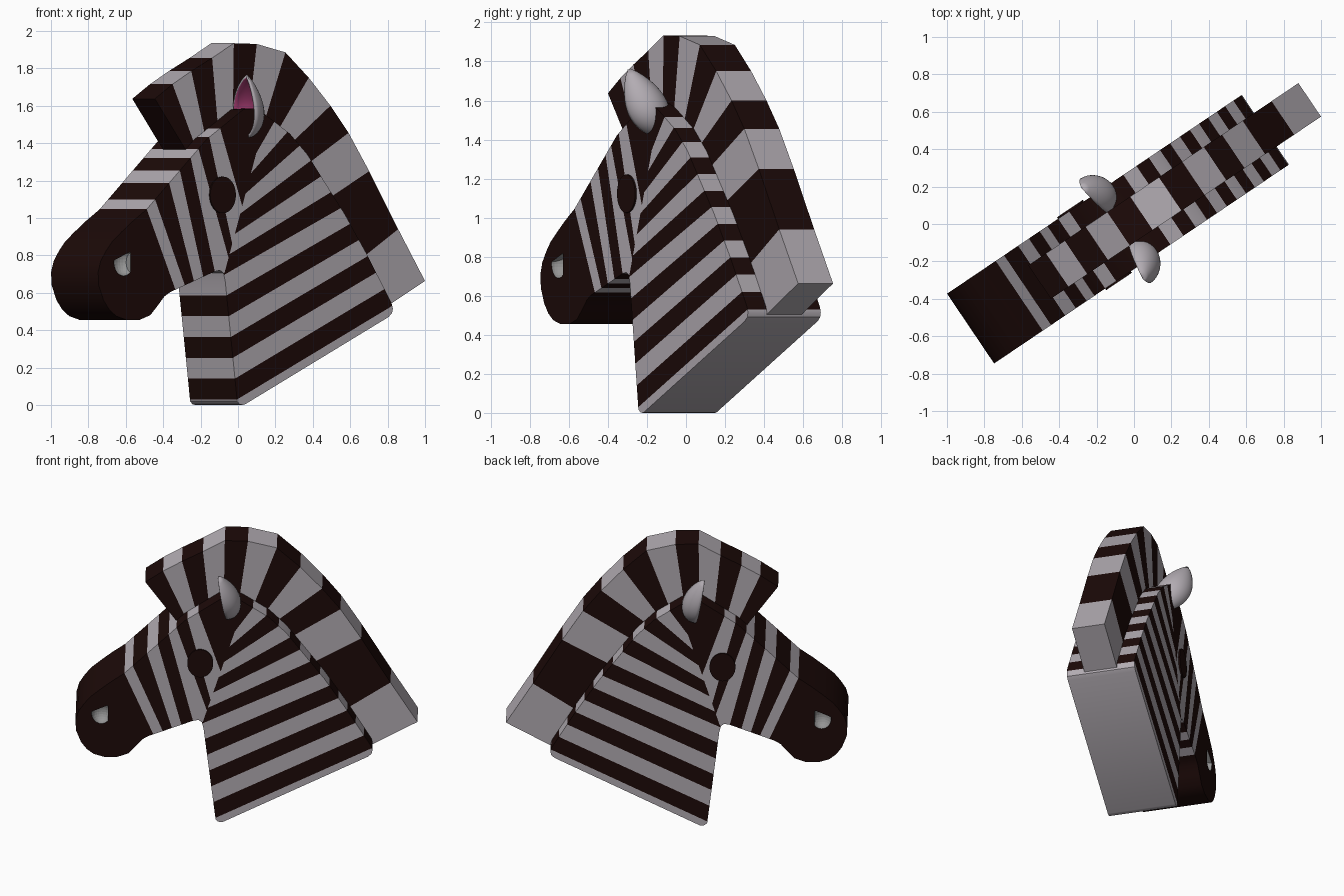
import bpy, bmesh, math
from mathutils import Matrix, Vector

if "Cube" in bpy.data.objects:
    bpy.data.objects.remove(bpy.data.objects["Cube"])

# local frame: x along the head, y across it, z up; then turned and shifted into place
PLACE = Matrix.Rotation(math.radians(34), 4, 'Z') @ Matrix.Translation((0, 0.025, 0))


def material(name, rgb):
    m = bpy.data.materials.new(name)
    m.diffuse_color = (*rgb, 1)
    m.use_nodes = True
    m.node_tree.nodes["Principled BSDF"].inputs["Base Color"].default_value = m.diffuse_color
    return m


LIGHT = material("light_stripe", (0.45, 0.415, 0.45))
DARK = material("dark_stripe", (0.012, 0.003, 0.0025))
PINK = material("ear_pink", (0.5, 0.06, 0.22))
GREY = material("nostril_grey", (0.3, 0.3, 0.3))


def make(name, bm, mats, smooth=None):
    bmesh.ops.recalc_face_normals(bm, faces=bm.faces)
    me = bpy.data.meshes.new(name)
    bm.to_mesh(me)
    bm.free()
    ob = bpy.data.objects.new(name, me)
    bpy.context.collection.objects.link(ob)
    for m in mats:
        me.materials.append(m)
    ob.matrix_world = PLACE
    if smooth:
        activate(ob)
        bpy.ops.object.shade_smooth_by_angle(angle=math.radians(smooth))
    return ob


def activate(ob):
    bpy.ops.object.select_all(action='DESELECT')
    ob.select_set(True)
    bpy.context.view_layer.objects.active = ob


def side(line, p):
    """Positive when p is to the right of the line (low point to high point)."""
    (ax, az), (bx, bz) = line
    return (p.x - ax) * (bz - az) - (p.z - az) * (bx - ax)


def cut(bm, line, keep):
    faces = [f for f in bm.faces if keep(f.calc_center_median())]
    geom = set(faces)
    for f in faces:
        geom.update(f.verts)
        geom.update(f.edges)
    (ax, az), (bx, bz) = line
    bmesh.ops.bisect_plane(bm, geom=list(geom), dist=1e-5,
                           plane_co=(ax, 0, az), plane_no=(bz - az, 0, ax - bx))


# head and neck: extruded outline
OUTLINE = [(-.14, .02), (-.125, .004), (-.105, 0), (-.09, .003), (.836, .47), (.858, .49), (.864, .515),
           (.855, .545), (.70, .80), (.554, 1.02), (.312, 1.34), (.2, 1.45),
           (.03, 1.56), (-.03, 1.585), (-.10, 1.58), (-.338, 1.42), (-.725, 1.045),
           (-.81, .985), (-.886, .925), (-.945, .875), (-.985, .825), (-1.02, .77), (-1.037, .71),
           (-1.033, .64), (-1.002, .56), (-.965, .51), (-.92, .475), (-.854, .455),
           (-.77, .455), (-.70, .48), (-.645, .54), (-.61, .58), (-.573, .603), (-.287, .713),
           (-.25, .72), (-.228, .705), (-.217, .66)]
bm = bmesh.new()
H = 0.225
face = bm.faces.new([bm.verts.new((x, -H, z)) for x, z in OUTLINE])
ext = bmesh.ops.extrude_face_region(bm, geom=[face], use_keep_orig=True)
bmesh.ops.translate(bm, vec=(0, 2 * H, 0), verts=[v for v in ext['geom'] if isinstance(v, bmesh.types.BMVert)])
bmesh.ops.triangulate(bm, faces=[f for f in bm.faces if len(f.verts) > 4])

# stripes: face stripes in front of the cheek line, neck stripes behind it
AXIS = ((-.23, .68), (.0, 1.40))
FACE = [((-.54, .62), (-.725, 1.05)), ((-.48, .645), (-.67, 1.10)), ((-.42, .665), (-.58, 1.19)),
        ((-.36, .69), (-.51, 1.255)), ((-.285, .715), (-.44, 1.32)), ((-.2, .80), (-.39, 1.37)),
        ((-.19, .93), (-.32, 1.43)), ((-.12, 1.10), (-.25, 1.48))]
NECK = []
for i in range(13):
    if i < 7:
        left = (-.14 - .0125 * i, .03 + .1117 * i)
    else:
        left = (-.22 + .034 * (i - 6), .70 + .108 * (i - 6))
    NECK.append((left, (.86 - .062 * i, .53 + .084 * i)))


def on_neck(p):
    return side(AXIS, p) > 0 or (p.z < .70 and p.x > -.235)


cut(bm, AXIS, lambda p: True)
for ln in FACE:
    cut(bm, ln, lambda p: not on_neck(p))
for ln in NECK:
    cut(bm, ln, on_neck)
for f in bm.faces:
    c = f.calc_center_median()
    if on_neck(c):
        f.material_index = sum(side(ln, c) < 0 for ln in NECK) % 2
    else:
        f.material_index = 1 - sum(side(ln, c) > 0 for ln in FACE) % 2
head = make("head_and_neck", bm, [LIGHT, DARK, GREY], 32)

# nostrils: rounded hollows with a flat top and back, cut into both sides of the muzzle
bm = bmesh.new()
for s in (-1, 1):
    m = Matrix.Translation((-.872, s * H, .762)) @ Matrix.Diagonal((.062, .06, .072, 1))
    bmesh.ops.create_uvsphere(bm, u_segments=24, v_segments=14, radius=1, matrix=m)
for co, no in (((-.88, 0, .797), (-.4, 0, .92)), ((-.828, 0, .76), (1, 0, 0))):
    res = bmesh.ops.bisect_plane(bm, geom=bm.verts[:] + bm.edges[:] + bm.faces[:], dist=1e-5,
                                 plane_co=co, plane_no=no, clear_outer=True)
    bmesh.ops.holes_fill(bm, edges=[e for e in res['geom_cut'] if isinstance(e, bmesh.types.BMEdge)], sides=0)
for f in bm.faces:
    f.material_index = 2
cutter = make("nostril_cutter", bm, [LIGHT, DARK, GREY])
cutter.hide_render = True
mod = head.modifiers.new("nostrils", 'BOOLEAN')
mod.operation = 'DIFFERENCE'
mod.solver = 'EXACT'
mod.object = cutter
activate(head)
bpy.ops.object.modifier_apply(modifier=mod.name)
bpy.data.objects.remove(cutter)

# mane: fan of alternating blocks (outer edge, buried inner edge)
OUTER = [(-.592, 1.637), (-.478, 1.715), (-.357, 1.785), (-.223, 1.855), (-.083, 1.934), (.065, 1.93),
         (.25, 1.885), (.40, 1.75), (.54, 1.60), (.657, 1.455), (.79, 1.25), (.977, .94), (1.15, .663)]
INNER = [(-.39, 1.36), (-.33, 1.38), (-.26, 1.41), (-.18, 1.44), (-.09, 1.46), (.0, 1.45),
         (.08, 1.42), (.14, 1.38), (.2, 1.33), (.3, 1.23), (.45, 1.06), (.66, .73), (.82, .48)]
bm = bmesh.new()
M = 0.108
rings = [[bm.verts.new((p[0], y, p[1])) for p, y in ((o, -M), (o, M), (i, M), (i, -M))]
         for o, i in zip(OUTER, INNER)]
for k, (a, b) in enumerate(zip(rings, rings[1:])):
    for j in range(4):
        n = (j + 1) % 4
        bm.faces.new((a[j], a[n], b[n], b[j])).material_index = 1 - k % 2
bm.faces.new(rings[0]).material_index = 1
bm.faces.new(rings[-1]).material_index = 0
make("mane", bm, [LIGHT, DARK])

for s, label in ((-1, "right"), (1, "left")):
    # eyes: thin flat discs
    bm = bmesh.new()
    m = (Matrix.Translation((-.238, s * H, 1.123)) @ Matrix.Diagonal((.083, 1, .098, 1))
         @ Matrix.Rotation(math.pi / 2, 4, 'X'))
    bmesh.ops.create_cone(bm, cap_ends=True, segments=32, radius1=1, radius2=1, depth=.02, matrix=m)
    make("eye_" + label, bm, [DARK], 40)

    # ears: leaf-shaped shells open toward the nose, pink inside
    bm = bmesh.new()
    base, tip = Vector((-.06, s * .155, 1.42)), Vector((-.125, s * .295, 1.765))
    ROWS, COLS = 14, 16
    grid = []
    for r in range(ROWS + 1):
        t = .01 + .98 * r / ROWS
        c = base.lerp(tip, t)
        w = .108 * math.sin(math.pi * t ** .8) ** .75
        grid.append([bm.verts.new((c.x + w * math.cos(a), c.y + w * math.sin(a), c.z - .35 * w * math.sin(a) * s))
                     for a in (math.pi * (q / COLS - .5) for q in range(COLS + 1))])
    for a, b in zip(grid, grid[1:]):
        for q in range(COLS):
            bm.faces.new((a[q], a[q + 1], b[q + 1], b[q]))
    ear = make("ear_" + label, bm, [LIGHT, PINK], 50)
    # outward direction is +x, so make sure the shell thickens toward the hollow
    mesh = ear.data
    if sum(p.normal.x for p in mesh.polygons) < 0:
        mesh.flip_normals()
    sol = ear.modifiers.new("shell", 'SOLIDIFY')
    sol.thickness = 0.014
    sol.offset = -1
    sol.material_offset = 1
    sol.material_offset_rim = 0
